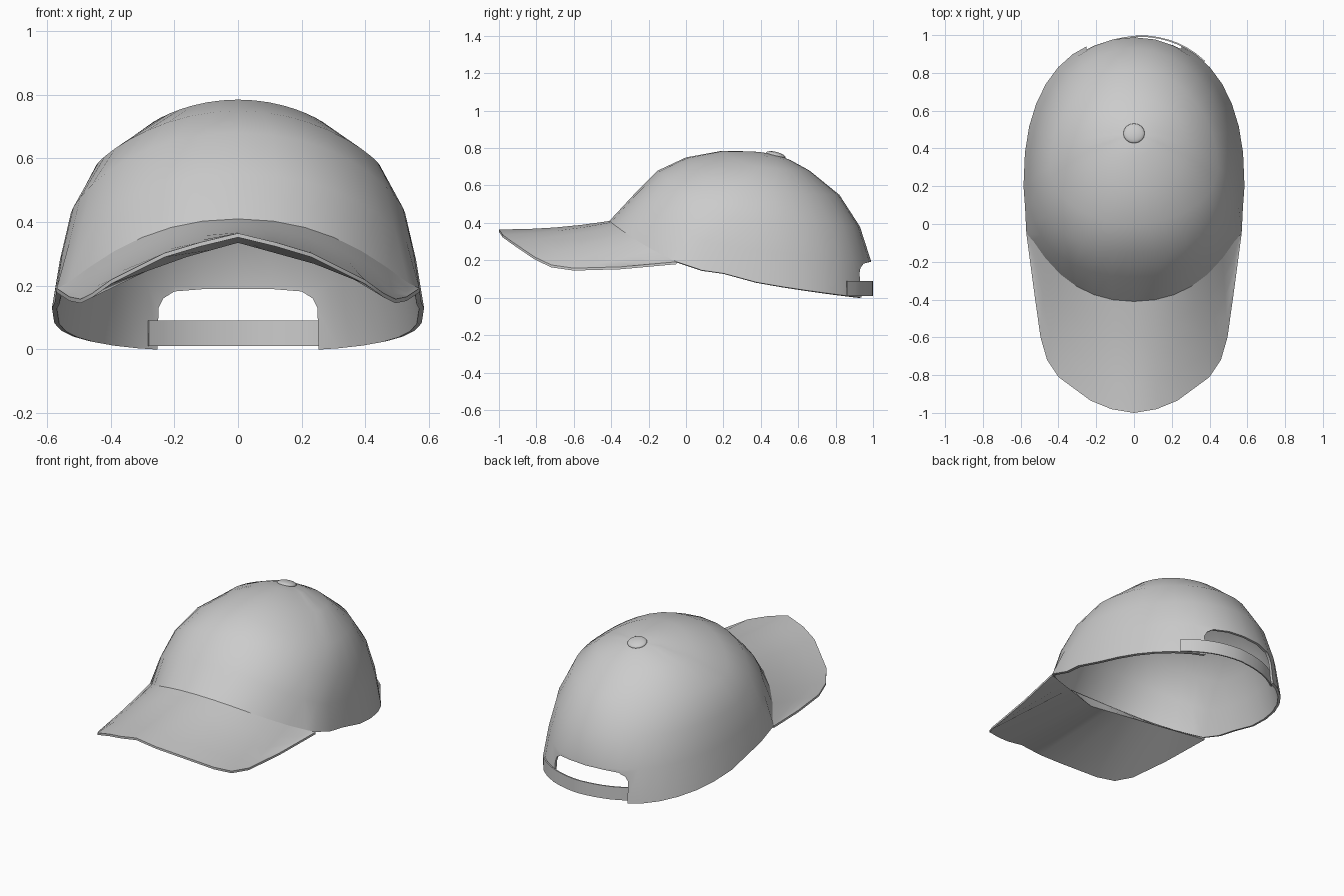
import bpy, bmesh, math
from mathutils import Vector

if "Cube" in bpy.data.objects:
    bpy.data.objects.remove(bpy.data.objects["Cube"])

SEG = 36


def make(name, verts, faces, angle=40):
    me = bpy.data.meshes.new(name)
    me.from_pydata([tuple(v) for v in verts], [], faces)
    bm = bmesh.new()
    bm.from_mesh(me)
    bmesh.ops.recalc_face_normals(bm, faces=bm.faces)
    bm.to_mesh(me)
    bm.free()
    ob = bpy.data.objects.new(name, me)
    bpy.context.collection.objects.link(ob)
    select(ob)
    if angle:
        bpy.ops.object.shade_smooth_by_angle(angle=math.radians(angle))
    return ob


def select(ob):
    bpy.ops.object.select_all(action='DESELECT')
    ob.select_set(True)
    bpy.context.view_layer.objects.active = ob


def spow(v, p):
    return math.copysign(abs(v) ** p, v)


# Crown rings: front y,z / half width, widest y,z / back y,z / front and back roundness
RINGS = [
    (-.41, .41, .585, .20, .13, .99, -.006, 2.1, 2.35),
    (-.28, .55, .56, .21, .28, .988, .20, 2.3, 2.15),
    (-.15, .68, .525, .25, .43, .93, .38, 2.2, 2.05),
    (0.0, .75, .445, .30, .58, .82, .55, 2.0, 1.95),
    (.19, .785, .285, .40, .70, .66, .68, 2.0, 2.0),
    (.36, .782, .13, .45, .755, .56, .735, 2.0, 2.0),
]


def ring_point(ring, a):
    """a = 0 at the front, growing towards +x"""
    fy, fz, w, my, mz, by, bz, nf, nb = ring
    c, s = math.cos(a), math.sin(a)
    p = 2 / (nf if c > 0 else nb)
    u = -spow(c, p)
    x = w * spow(s, p)
    if u < 0:
        return Vector((x, my - u * (fy - my), mz + (fz - mz) * (-u) ** 1.7))
    return Vector((x, my + u * (by - my), mz + (bz - mz) * u ** .7))


def rim_point(i):
    """lowest crown ring; the seventh step per side meets the brim corner"""
    k = i if i <= SEG // 2 else i - SEG
    p = ring_point(RINGS[0], 2 * math.pi * k / SEG)
    if abs(k) <= 7:
        p = p.lerp(Vector((math.copysign(.57, k), -.05, .192)), (abs(k) / 7) ** 6)
    return p


# Crown shell
verts = [rim_point(i) for i in range(SEG)]
verts += [ring_point(r, 2 * math.pi * i / SEG) for r in RINGS[1:] for i in range(SEG)]
verts.append(Vector((0, .48, .768)))
faces = []
for k in range(len(RINGS) - 1):
    for i in range(SEG):
        j = (i + 1) % SEG
        faces.append((k * SEG + i, k * SEG + j, (k + 1) * SEG + j, (k + 1) * SEG + i))
base = (len(RINGS) - 1) * SEG
faces += [(base + i, base + (i + 1) % SEG, len(verts) - 1) for i in range(SEG)]
crown = make("crown", verts, faces, 0)
solid = crown.modifiers.new("thickness", 'SOLIDIFY')
solid.thickness = .016
solid.offset = -1

# Back opening cut with an arch-shaped prism
half = [(.255, -.1), (.25, .13), (.235, .16), (.20, .182), (.10, .19)]
arch = half + [(-x, z) for x, z in reversed(half)]
n = len(arch)
cut_verts = [(x, y, z) for y in (.6, 1.3) for x, z in arch]
cut_faces = [tuple(range(n)), tuple(range(n, 2 * n))]
cut_faces += [(i, (i + 1) % n, n + (i + 1) % n, n + i) for i in range(n)]
cutter = make("opening_cutter", cut_verts, cut_faces, 0)
cutter.hide_render = True
cut = crown.modifiers.new("opening", 'BOOLEAN')
cut.operation = 'DIFFERENCE'
cut.solver = 'EXACT'
cut.object = cutter
select(crown)
for m in ("thickness", "opening"):
    bpy.ops.object.modifier_apply(modifier=m)
bpy.data.objects.remove(cutter)
bpy.ops.object.shade_smooth_by_angle(angle=math.radians(40))

# Brim: curved top from crown seam to outline, underside back to a straight V edge
OUTLINE = [(0, -1, .365), (.12, -.98, .336), (.23, -.935, .303), (.40, -.81, .218),
           (.46, -.72, .175), (.495, -.6, .158), (.53, -.35, .165), (.57, -.05, .192)]
ROWS = 5
verts, faces = [], []
for s in range(-7, 8):
    i = abs(s)
    side = -1 if s < 0 else 1
    inner = rim_point(i)
    outer = Vector(OUTLINE[i])
    section = []
    for r in range(ROWS):
        t = r / (ROWS - 1)
        p = inner.lerp(outer, t)
        p.z -= .05 * t * (1 - t) * (1 - (i / 7) ** 4)
        section.append(p)
    section.append(outer - Vector((0, 0, .013)))
    section.append(Vector((0, -.38, .335)).lerp(Vector((.56, -.05, .18)), i / 7))
    verts += [Vector((p.x * side, p.y, p.z)) for p in section]
L = ROWS + 2
for c in range(14):
    for r in range(L):
        q = (r + 1) % L
        faces.append((c * L + r, c * L + q, (c + 1) * L + q, (c + 1) * L + r))
faces += [tuple(range(L)), tuple(range(14 * L, 15 * L))]
make("brim", verts, faces)

# Strap: outside the crown at +x, tucked inside at -x
verts, faces = [], []
N = 14
for c in range(N + 1):
    t = c / N
    x = .37 + (-.295 - .37) * t
    y = .2 + .79 * (1 - (abs(x) / .585) ** 2.3) ** (1 / 2.3)
    d = Vector((x, y - .35, 0)).normalized()
    off = .010 - .036 * max(0, (t - .5) / .5)
    for o, z in ((off, .01), (off, .09), (off - .008, .09), (off - .008, .01)):
        verts.append(Vector((x, y, z)) + d * o)
for c in range(N):
    for r in range(4):
        q = (r + 1) % 4
        faces.append((c * 4 + r, c * 4 + q, c * 4 + 4 + q, c * 4 + 4 + r))
faces += [(0, 1, 2, 3), tuple(range(4 * N, 4 * N + 4))]
make("strap", verts, faces)

# Top button
bpy.ops.mesh.primitive_uv_sphere_add(segments=16, ring_count=8, radius=1,
                                     location=(0, .48, .762),
                                     rotation=(math.radians(-14), 0, 0))
button = bpy.context.object
button.name = "top_button"
button.scale = (.057, .054, .018)
bpy.ops.object.shade_smooth()
